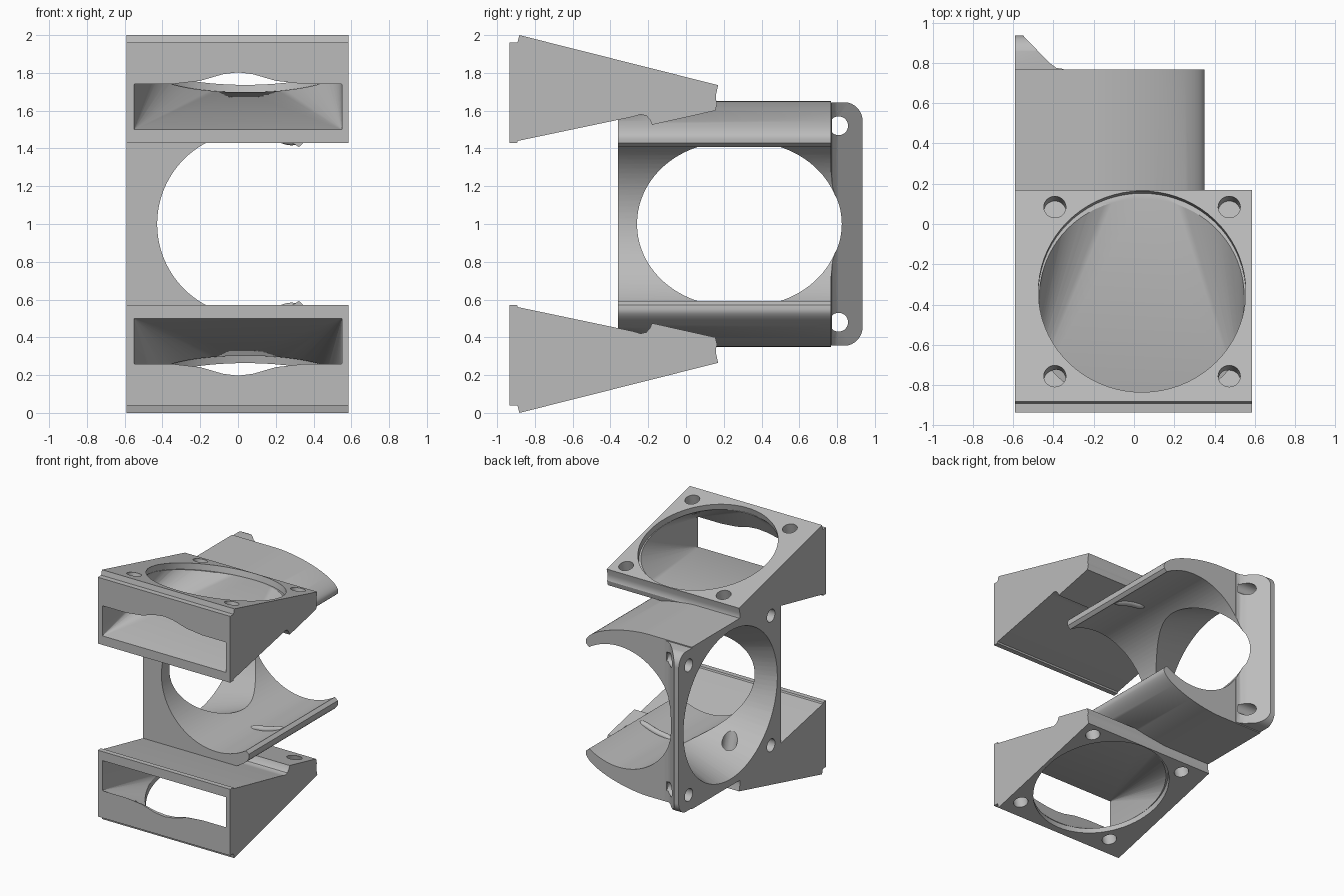
import bpy, bmesh
from math import pi, sin, cos, radians
from mathutils import Vector

if "Cube" in bpy.data.objects:
    bpy.data.objects.remove(bpy.data.objects["Cube"])

grey = bpy.data.materials.new("light_grey")
grey.use_nodes = True
grey.diffuse_color = (0.5, 0.5, 0.5, 1)
grey.node_tree.nodes["Principled BSDF"].inputs["Base Color"].default_value = (0.5, 0.5, 0.5, 1)


def finish(name, bm):
    bmesh.ops.recalc_face_normals(bm, faces=bm.faces)
    mesh = bpy.data.meshes.new(name)
    bm.to_mesh(mesh)
    bm.free()
    mesh.materials.append(grey)
    obj = bpy.data.objects.new(name, mesh)
    bpy.context.collection.objects.link(obj)
    return obj


def prism(name, outline, start, end):
    """Closed outline of 3D points, swept from offset start to offset end."""
    bm = bmesh.new()
    a, b = Vector(start), Vector(end)
    face = bm.faces.new([bm.verts.new(Vector(p) + a) for p in outline])
    new = bmesh.ops.extrude_face_region(bm, geom=[face])["geom"]
    verts = [v for v in new if isinstance(v, bmesh.types.BMVert)]
    bmesh.ops.translate(bm, verts=verts, vec=b - a)
    return finish(name, bm)


def hull(name, points):
    bm = bmesh.new()
    for p in points:
        bm.verts.new(p)
    out = bmesh.ops.convex_hull(bm, input=bm.verts)
    bmesh.ops.delete(bm, geom=list(set(out["geom_interior"])), context='VERTS')
    return finish(name, bm)


def ring(center, radius, axis, count=72):
    axis = Vector(axis).normalized()
    u = axis.orthogonal().normalized()
    v = axis.cross(u)
    return [Vector(center) + radius * (cos(t) * u + sin(t) * v)
            for t in (2 * pi * i / count for i in range(count))]


def rod(a, b, r1, r2=None, count=72):
    axis = Vector(b) - Vector(a)
    return hull("cutter", ring(a, r1, axis, count) + ring(b, r2 or r1, axis, count))


def boolean(obj, tool, mode='DIFFERENCE', keep=False):
    mod = obj.modifiers.new("cut", 'BOOLEAN')
    mod.object, mod.operation, mod.solver = tool, mode, 'EXACT'
    bpy.context.view_layer.objects.active = obj
    bpy.ops.object.modifier_apply(modifier=mod.name)
    if not keep:
        bpy.data.objects.remove(tool)


def smooth(obj):
    bpy.ops.object.select_all(action='DESELECT')
    obj.select_set(True)
    bpy.context.view_layer.objects.active = obj
    bpy.ops.object.shade_smooth_by_angle(angle=radians(30))


# Side fan housing: block whose arms thin out to a narrow rounded lip
tip = [(-0.2 + 0.55 * sin(t) ** 1.2, 1.455 + 0.195 * cos(t) ** 1.2)
       for t in (pi / 2 * i / 20 for i in range(20))]
tip += [(0.35, 1.45), (0.348, 1.43), (0.335, 1.418)]
top = [(-0.59, 1.65)] + tip + [(0.3, 1.39)]
section = top + [(x, 2 - z) for x, z in reversed(top)]
body = prism("fan_housing", [(x, 0, z) for x, z in section], (0, -0.36, 0), (0, 0.768, 0))

# Rear flange with sloped shoulder and rounded corners
shoulder = [(-0.59, 0.5), (-0.59, 0.935), (-0.55, 0.935), (-0.42, 0.80), (-0.385, 0.775), (-0.35, 0.77), (-0.35, 0.5)]
flange = prism("flange", [(x, y, 0) for x, y in shoulder], (0, 0, 0.358), (0, 0, 1.642))
corners = [(-1, 0.4, z) for z in (0.355, 1.645)]
corners += ring((-1, 0.835, 0.455), 0.1, (1, 0, 0)) + ring((-1, 0.835, 1.545), 0.1, (1, 0, 0))
rounded = hull("rounding", corners + [Vector(p) + Vector((1.5, 0, 0)) for p in corners])
boolean(flange, rounded, 'INTERSECT')
boolean(body, flange, 'UNION')

# Open bore, flared intake and housing screw holes
boolean(body, rod((0.058, -0.6, 1), (0.058, 1.1, 1), 0.486, count=96))
boolean(body, rod((-0.61, 0.28, 1), (0.02, 0.28, 1), 0.602, 0.385, 96))
for y in (-0.235, 0.808):
    for z in (0.48, 1.52):
        boolean(body, rod((-0.7, y, z), (-0.37, y, z), 0.05, count=32))

# Upper duct side outline, front to back, then along the underside
wedge = [(-0.935, 1.96), (-0.892, 1.96), (-0.882, 2.0), (0.17, 1.735), (0.16, 1.69), (0.158, 1.66),
         (0.165, 1.64), (0.155, 1.6), (-0.18, 1.525), (-0.19, 1.55), (-0.21, 1.573), (-0.24, 1.58),
         (-0.28, 1.568), (-0.89, 1.44), (-0.895, 1.428), (-0.935, 1.428)]
notch = [(-0.4, 1.7), (-0.4, 1.735), (-0.2, 1.758), (-0.08, 1.793), (0, 1.803),
         (0.08, 1.793), (0.2, 1.758), (0.4, 1.735), (0.4, 1.7)]

for name, s in (("upper", 1), ("lower", -1)):
    def flip(p):
        return Vector((p[0], p[1], 1 + s * (p[2] - 1)))

    duct = prism(name + "_duct", [flip((0, y, z)) for y, z in wedge], (-0.59, 0, 0), (0.585, 0, 0))
    boolean(body, duct, keep=True)
    n = Vector((0, 0.2425, 0.970))
    mid = Vector((0.04, -0.335, 1.864))
    mouth = [(x, -0.937, z) for x in (-0.55, 0.55) for z in (1.5, 1.738)]

    # Round fan seat, then a passage blending into the rectangular mouth
    seat = ring(mid - 0.05 * n, 0.515, n) + ring(mid + 0.08 * n, 0.515, n)
    boolean(duct, hull("seat", [flip(p) for p in seat]))
    passage = ring(mid - 0.04 * n, 0.507, n) + mouth
    boolean(duct, hull("passage", [flip(p) for p in passage]))
    boolean(duct, prism("notch", [flip((x, 0, z)) for x, z in notch], (0, -0.97, 0), (0, -0.7, 0)))

    # Screw holes around the fan seat, open at the rear of the lower duct
    along = Vector((0, 0.970, -0.2425))
    for i in (-1, 1):
        for j in (-1, 1):
            c = mid + Vector((0.433 * i, 0, 0)) + 0.433 * j * along
            depth = 0.4 if j > s else 0.1
            hole = rod(flip(c + 0.1 * n), flip(c - depth * n), 0.055, count=32)
            boolean(body, hole, keep=True)
            boolean(duct, hole)
    smooth(duct)

    # Small curved rib inside each arm
    curve = bpy.data.curves.new(name + "_rib", 'CURVE')
    curve.dimensions = '3D'
    curve.bevel_depth = 0.025
    curve.bevel_resolution = 3
    curve.use_fill_caps = True
    spline = curve.splines.new('POLY')
    spline.points.add(12)
    for k, pt in enumerate(spline.points):
        t = radians(60 + 34 * k / 12)
        r = 0.484 + 0.03 * abs(k / 6 - 1) ** 6
        pt.co = (*flip((0.058 + r * cos(t), 0.14, 1 + r * sin(t))), 1)
    curve.materials.append(grey)
    rib = bpy.data.objects.new(name + "_rib", curve)
    bpy.context.collection.objects.link(rib)

smooth(body)
